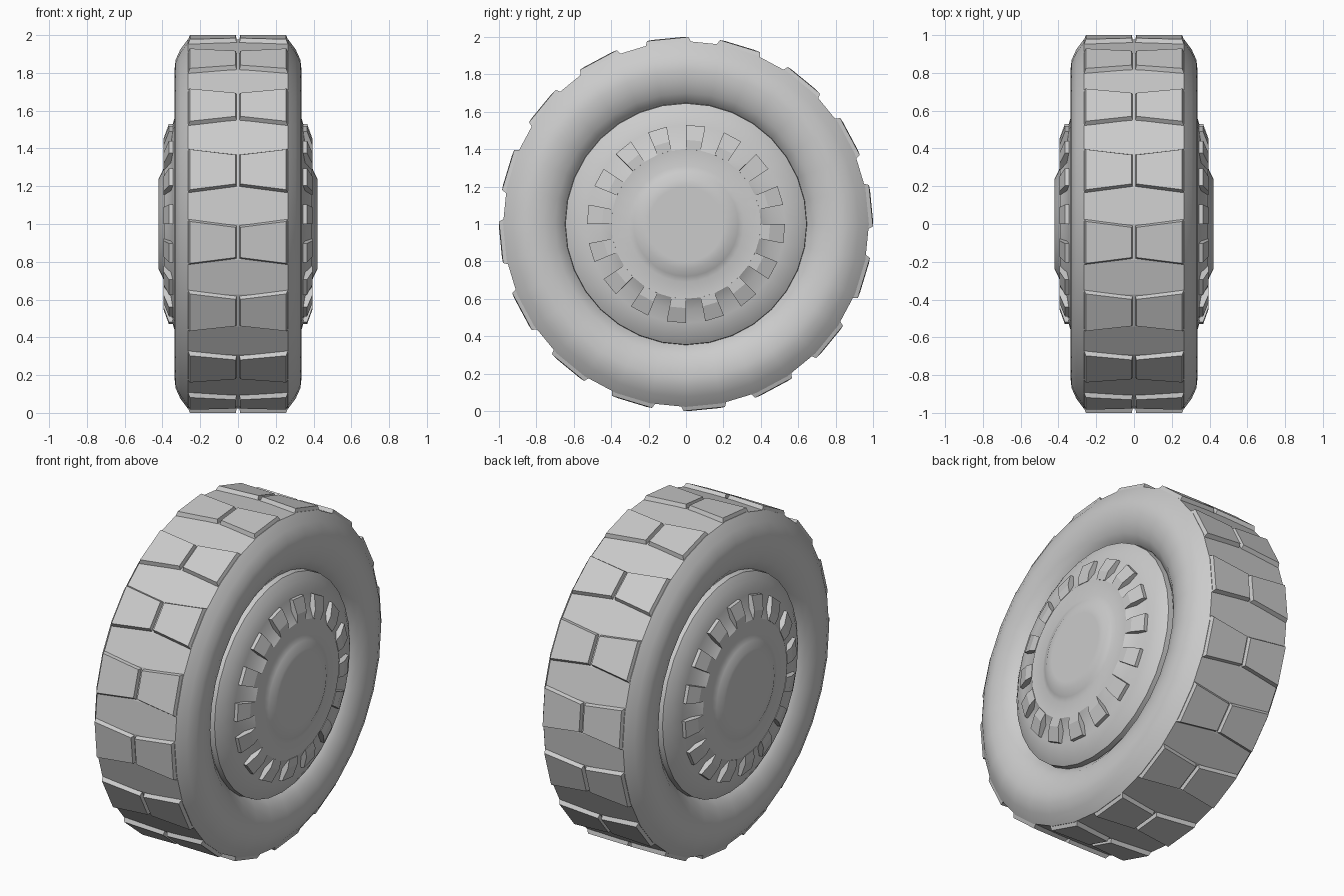
import bpy, bmesh, math

if "Cube" in bpy.data.objects:
    bpy.data.objects.remove(bpy.data.objects["Cube"])

N = 32                      # sides around the wheel
STEP = 2 * math.pi / N


def pt(x, r, a):
    """Point on the wheel: a = 0 is the front (-y), a = 90 deg the top."""
    return (x, -r * math.cos(a), 1 + r * math.sin(a))


def finish(name, bm, smooth=True, angle=30):
    bmesh.ops.recalc_face_normals(bm, faces=bm.faces)
    me = bpy.data.meshes.new(name)
    bm.to_mesh(me)
    bm.free()
    ob = bpy.data.objects.new(name, me)
    bpy.context.collection.objects.link(ob)
    if smooth:
        bpy.ops.object.select_all(action='DESELECT')
        ob.select_set(True)
        bpy.context.view_layer.objects.active = ob
        bpy.ops.object.shade_smooth_by_angle(angle=math.radians(angle))
    return ob


def lathe(bm, profile, closed=False, cap=False):
    """Spin (x, r) points around the axle."""
    rings = [[bm.verts.new(pt(x, r, i * STEP)) for i in range(N)]
             for x, r in profile]
    pairs = list(zip(rings, rings[1:]))
    if closed:
        pairs.append((rings[-1], rings[0]))
    for a, b in pairs:
        for i in range(N):
            j = (i + 1) % N
            bm.faces.new((a[i], a[j], b[j], b[i]))
    if cap:
        bm.faces.new(rings[0])
        bm.faces.new(rings[-1])


def prism(bm, low, high):
    """Closed solid between two matching outlines."""
    a = [bm.verts.new(p) for p in low]
    b = [bm.verts.new(p) for p in high]
    bm.faces.new(a)
    bm.faces.new(b)
    n = len(a)
    for i in range(n):
        j = (i + 1) % n
        bm.faces.new((a[i], a[j], b[j], b[i]))


# Tyre: flat tread band, bulging smooth sidewalls
side = [(0.265, 0.978), (0.305, 0.925), (0.33, 0.87), (0.336, 0.82),
        (0.328, 0.76), (0.305, 0.70), (0.265, 0.65), (0.2, 0.62)]
profile = [(0, 0.978)] + side + [(-x, r) for x, r in reversed(side)]
bm = bmesh.new()
lathe(bm, profile, closed=True)
tyre = finish("tyre", bm)
for p in tyre.data.polygons:
    if abs(p.center.x) < 0.2 and math.hypot(p.center.y, p.center.z - 1) > 0.9:
        p.use_smooth = False

# Tread blocks: bow-tie pairs on every second face, split down the middle
bm = bmesh.new()
d = math.radians
for k in range(N // 2):
    mid = (2 * k - 0.5) * STEP
    for s in (1, -1):
        def outline(r, x_in, a_in, x_out, a_out):
            return [pt(s * x_in, r, mid - d(a_in)), pt(s * x_out, r, mid - d(a_out)),
                    pt(s * x_out, r, mid + d(a_out)), pt(s * x_in, r, mid + d(a_in))]
        prism(bm, outline(0.96, 0.004, 5.6, 0.27, 7.6),
              outline(1.0, 0.012, 4.6, 0.255, 6.4))
finish("tread_blocks", bm, smooth=False)

# Hub: stepped disc with a raised centre cap, same on both sides
half = [(0.425, 0.001), (0.42, 0.24), (0.40, 0.28), (0.388, 0.31),
        (0.392, 0.40), (0.355, 0.46), (0.345, 0.53), (0.325, 0.60),
        (0.295, 0.645), (0.2, 0.65)]
half[0] = (0.42, 0.20)
bm = bmesh.new()
lathe(bm, half + [(-x, r) for x, r in reversed(half)], cap=True)
finish("hub", bm)

# Hub teeth: ring of sixteen raised ribs on each side
section = [(0.33, 0.395), (0.395, 0.40), (0.395, 0.45), (0.366, 0.53), (0.33, 0.53)]
bm = bmesh.new()
first = N // 4
for k in range(N // 2):
    a0 = (first + 2 * k) * STEP
    for s in (1, -1):
        prism(bm, [pt(s * x, r, a0) for x, r in section],
              [pt(s * x, r, a0 + STEP) for x, r in section])
finish("hub_teeth", bm, smooth=False)
